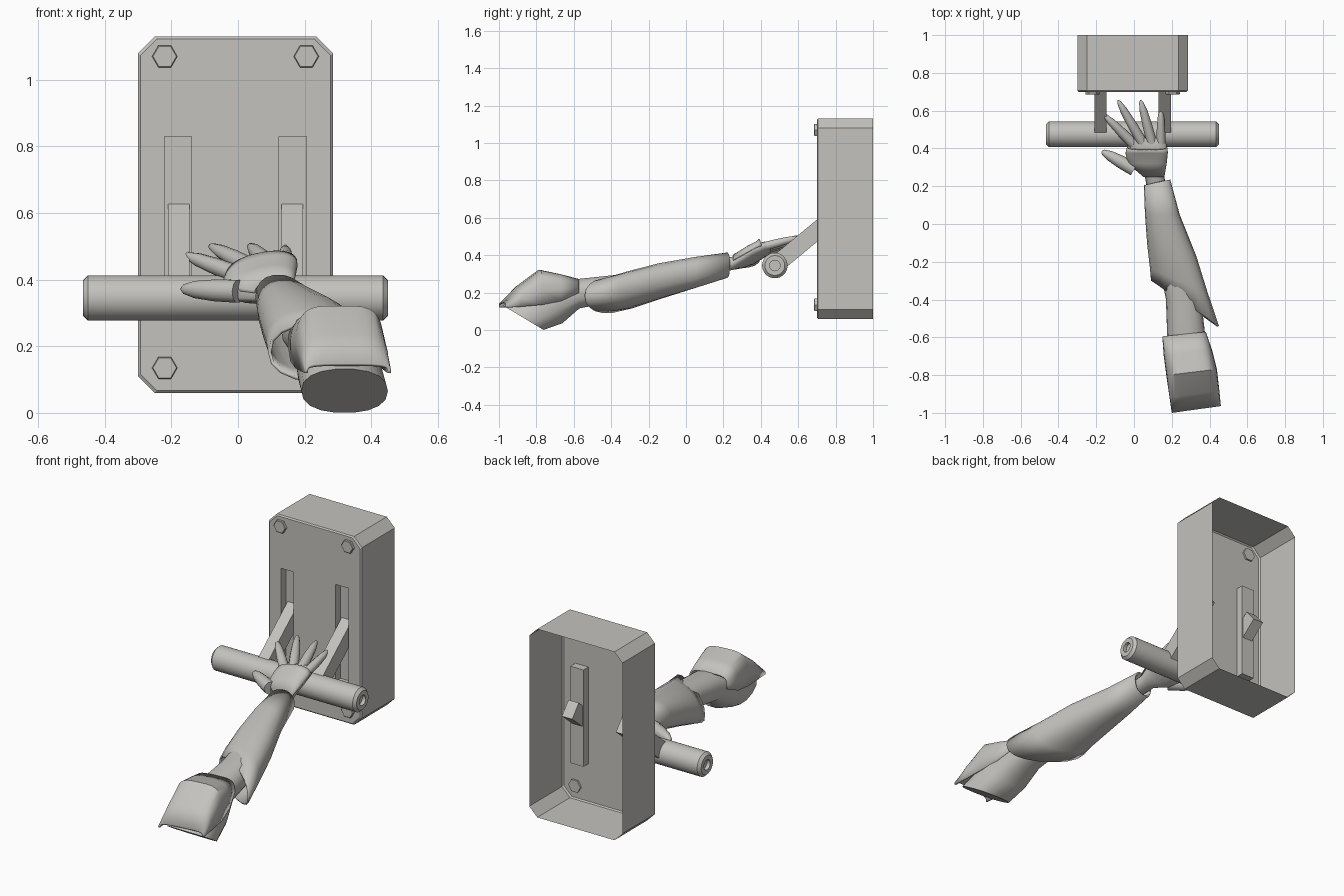
import bpy, bmesh, math
from mathutils import Vector

if "Cube" in bpy.data.objects:
    bpy.data.objects.remove(bpy.data.objects["Cube"])

grey = bpy.data.materials.new("warm_grey")
grey.diffuse_color = (0.55, 0.54, 0.51, 1)
grey.use_nodes = True
grey.node_tree.nodes["Principled BSDF"].inputs["Base Color"].default_value = grey.diffuse_color
MID = -0.0075  # centre line of housing and handle


def finish(name, bm, smooth=None, solid=0):
    bmesh.ops.recalc_face_normals(bm, faces=bm.faces)
    me = bpy.data.meshes.new(name)
    bm.to_mesh(me)
    bm.free()
    me.materials.append(grey)
    ob = bpy.data.objects.new(name, me)
    bpy.context.collection.objects.link(ob)
    if smooth:
        bpy.ops.object.select_all(action='DESELECT')
        ob.select_set(True)
        bpy.context.view_layer.objects.active = ob
        bpy.ops.object.shade_smooth_by_angle(angle=math.radians(smooth))
    if solid:
        m = ob.modifiers.new("shell", 'SOLIDIFY')
        m.thickness, m.offset = solid, -1
    return ob


def skin(name, rings, closed=True, caps=True, smooth=40, solid=0):
    """Bridge a list of point rings into a surface."""
    bm = bmesh.new()
    vs = [[bm.verts.new(p) for p in r] for r in rings]
    n = len(vs[0])
    for a, b in zip(vs, vs[1:]):
        for i in range(n if closed else n - 1):
            j = (i + 1) % n
            bm.faces.new((a[i], a[j], b[j], b[i]))
    if caps:
        bm.faces.new(vs[0])
        bm.faces.new(vs[-1])
    return finish(name, bm, smooth, solid)


def section(cx, cy, cz, rx, rz, skew_x=0, skew_z=0, roll=0, power=2.3, arch=False, n=18):
    """Rounded cross-section in the xz plane; skews slant it along y."""
    pts = []
    for i in range(n):
        t = math.pi * i / (n - 1) if arch else 2 * math.pi * i / n
        c, s = math.cos(t), math.sin(t)
        c = math.copysign(abs(c) ** (2 / power), c)
        s = math.copysign(abs(s) ** (2 / power), s)
        pts.append((cx + rx * c, cy - skew_x * c - skew_z * s, cz + rz * s + roll * c))
    return pts


def tube(name, path, radii, n=10):
    path = [Vector(p) for p in path]
    rings = []
    for i, p in enumerate(path):
        d = path[min(i + 1, len(path) - 1)] - path[max(i - 1, 0)]
        q = d.to_track_quat('Z', 'Y')
        rings.append([p + q @ Vector((radii[i] * math.cos(2 * math.pi * k / n),
                                      radii[i] * math.sin(2 * math.pi * k / n), 0)) for k in range(n)])
    return skin(name, rings, smooth=50)


# Housing: chamfered shell open at the back, with two recessed slots
def octagon(y, inset):
    x0, x1, z0, z1, c = -0.30 + inset, 0.285 - inset, 0.06 + inset, 1.13 - inset, 0.05
    return [(x0 + c, y, z0), (x1 - c, y, z0), (x1, y, z0 + c), (x1, y, z1 - c),
            (x1 - c, y, z1), (x0 + c, y, z1), (x0, y, z1 - c), (x0, y, z0 + c)]


bm = bmesh.new()
loops = [[bm.verts.new(p) for p in octagon(y, i)] for y, i in ((1.0, 0), (0.707, 0), (0.70, 0.007))]
for a, b in zip(loops, loops[1:]):
    for i in range(8):
        j = (i + 1) % 8
        bm.faces.new((a[i], a[j], b[j], b[i]))
front = [bm.edges.get((loops[2][i], loops[2][(i + 1) % 8])) for i in range(8)]
for x0, x1 in ((-0.22, -0.14), (0.123, 0.205)):
    corners = ((x0, 0.28), (x1, 0.28), (x1, 0.83), (x0, 0.83))
    a = [bm.verts.new((x, 0.70, z)) for x, z in corners]
    b = [bm.verts.new((x, 0.745, z)) for x, z in corners]
    for i in range(4):
        j = (i + 1) % 4
        bm.faces.new((a[i], a[j], b[j], b[i]))
        front.append(bm.edges.get((a[i], a[j])))
    bm.faces.new(b)
bmesh.ops.triangle_fill(bm, use_beauty=True, edges=front, normal=(0, -1, 0))
finish("switch_housing", bm)

# Hexagonal bolts
for k, (x, z) in enumerate([(x, z) for x in (-0.22, 0.205) for z in (0.135, 1.07)]):
    hexes = [[(x + r * math.cos(i * math.pi / 3), y, z + r * math.sin(i * math.pi / 3)) for i in range(6)]
             for y, r in ((0.71, 0.038), (0.688, 0.038), (0.685, 0.035))]
    skin("bolt_%d" % k, hexes, smooth=None)

# Handle bar with chamfered, hollowed ends
half = 0.4575
prof = [(half - 0.02, 0.012), (half - 0.02, 0.028), (half, 0.028), (half, 0.053), (half - 0.015, 0.068)]
prof = [(-x, r) for x, r in prof] + [(x, r) for x, r in reversed(prof)]
skin("handle_bar", [[(MID + x, 0.475 + r * math.cos(t), 0.345 + r * math.sin(t))
                     for t in [2 * math.pi * k / 32 for k in range(32)]] for x, r in prof], smooth=30)

# Lever arms from the bar into the slots
ang = math.radians(39.5)
along = Vector((0, math.cos(ang), math.sin(ang)))
across = Vector((0, -math.sin(ang), math.cos(ang))) * 0.046
for side, x0, x1 in (("left", -0.21, -0.145), ("right", 0.13, 0.195)):
    rings = []
    for d in (0.0, 0.43):
        c = Vector((0, 0.475, 0.345)) + along * d
        rings.append([c + across * s + Vector((x, 0, 0)) for x, s in ((x0, -1), (x1, -1), (x1, 1), (x0, 1))])
    skin("lever_arm_" + side, rings, smooth=None)

# Wrist and palm
skin("palm", [section(*r) for r in (
    (0.125, 0.12, 0.335, 0.045, 0.04),
    (0.11, 0.25, 0.357, 0.052, 0.036),
    (0.075, 0.30, 0.375, 0.09, 0.042, 0, 0, 0.015),
    (0.067, 0.36, 0.405, 0.108, 0.046, 0, 0, 0.025),
    (0.07, 0.42, 0.43, 0.102, 0.036, 0, 0, 0.02),
    (0.075, 0.455, 0.44, 0.08, 0.02, 0, 0, 0.01))])

# Back-of-hand guard
skin("hand_guard", [section(*r, arch=True) for r in (
    (0.105, 0.25, 0.365, 0.056, 0.036, 0, 0, 0.005),
    (0.07, 0.32, 0.39, 0.103, 0.05, 0, 0, 0.02),
    (0.067, 0.375, 0.415, 0.112, 0.052, 0, 0, 0.025),
    (0.07, 0.405, 0.43, 0.108, 0.052, 0, 0.015, 0.02))], closed=False, caps=False, solid=0.006)

# Fingers and thumb: base, tip
for name, a, b, r in (
        ("index_finger", (0.0, 0.42, 0.415), (-0.16, 0.58, 0.475), 0.027),
        ("middle_finger", (0.045, 0.43, 0.435), (-0.085, 0.655, 0.502), 0.027),
        ("ring_finger", (0.095, 0.43, 0.445), (0.035, 0.655, 0.502), 0.027),
        ("little_finger", (0.143, 0.41, 0.445), (0.142, 0.61, 0.497), 0.024),
        ("thumb", (0.0, 0.29, 0.365), (-0.17, 0.385, 0.372), 0.036)):
    a, b = Vector(a), Vector(b)
    steps = ((0, 1), (0.4, 0.95), (0.75, 0.75), (0.95, 0.42), (1, 0.15))
    tube(name, [a.lerp(b, t) for t, s in steps], [r * s for t, s in steps])

# Flared forearm sleeve, slanted towards the elbow
skin("forearm_sleeve", [section(*r) for r in (
    (0.122, 0.22, 0.347, 0.07, 0.068, -0.015),
    (0.15, 0.05, 0.308, 0.092, 0.084, 0),
    (0.20, -0.14, 0.262, 0.13, 0.096, 0.03),
    (0.237, -0.30, 0.215, 0.152, 0.10, 0.06),
    (0.27, -0.42, 0.183, 0.18, 0.093, 0.12))], caps=False, solid=0.01)

# Elbow and upper arm with a slanted lower end
skin("upper_arm", [section(*r) for r in (
    (0.22, -0.20, 0.245, 0.09, 0.07),
    (0.262, -0.40, 0.22, 0.093, 0.073),
    (0.275, -0.57, 0.195, 0.10, 0.08),
    (0.30, -0.72, 0.14, 0.125, 0.105, 0, 0.06),
    (0.32, -0.87, 0.066, 0.13, 0.066, 0, 0.11))])

# Shoulder plate: arched shell with a crease across the top
skin("shoulder_plate", [section(*r, power=4, arch=True) for r in (
    (0.265, -0.583, 0.20, 0.115, 0.075, -0.012),
    (0.285, -0.68, 0.155, 0.128, 0.145, -0.014),
    (0.305, -0.785, 0.135, 0.134, 0.187, -0.016),
    (0.32, -0.90, 0.125, 0.132, 0.11, -0.018),
    (0.33, -0.982, 0.12, 0.13, 0.028, -0.018))], closed=False, caps=False, smooth=35, solid=0.01)
